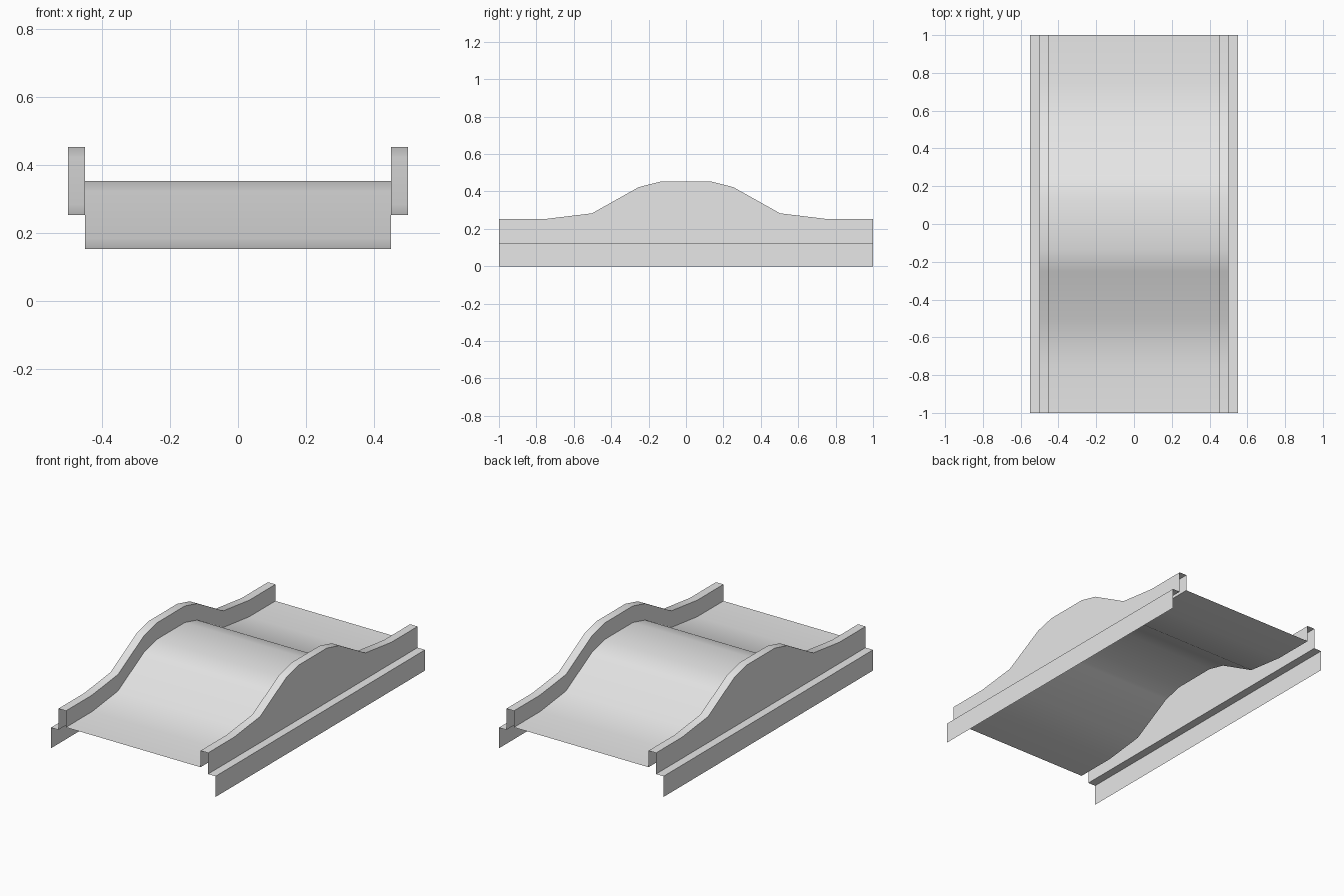
import bpy
import math

if "Cube" in bpy.data.objects:
    bpy.data.objects.remove(bpy.data.objects["Cube"])

grey = bpy.data.materials.new("light_grey")
grey.diffuse_color = (0.8, 0.8, 0.8, 1.0)
grey.use_nodes = True
grey.node_tree.nodes["Principled BSDF"].inputs["Base Color"].default_value = grey.diffuse_color

# Hump profile along the length: (y, rail top height)
half = [(-1.0, 0.253), (-0.75, 0.253), (-0.503, 0.283), (-0.253, 0.423), (-0.135, 0.453)]
hump = half + [(-y, z) for y, z in reversed(half)]

FLANGE_Z = 0.125
DECK_DROP = 0.1


def sweep(name, section):
    """Sweep a left-to-right cross-section along the hump; section(top) gives (x, z) points."""
    verts, faces = [], []
    for y, top in hump:
        verts += [(x, y, z) for x, z in section(top)]
    n = len(section(0))
    for r in range(len(hump) - 1):
        for i in range(n - 1):
            a = r * n + i
            faces.append((a, a + 1, a + n + 1, a + n))
    mesh = bpy.data.meshes.new(name)
    mesh.from_pydata(verts, [], faces)
    mesh.materials.append(grey)
    obj = bpy.data.objects.new(name, mesh)
    bpy.context.collection.objects.link(obj)
    bpy.ops.object.select_all(action='DESELECT')
    obj.select_set(True)
    bpy.context.view_layer.objects.active = obj
    bpy.ops.object.shade_smooth_by_angle(angle=math.radians(35))
    return obj


def flip(section):
    """Mirror a cross-section across x, keeping left-to-right order."""
    return lambda top: [(-x, z) for x, z in reversed(section(top))]


# Left-hand cross-sections
def rail(top):
    return [(-0.5, FLANGE_Z), (-0.5, top), (-0.45, top), (-0.45, top - DECK_DROP)]


def flange(top):
    return [(-0.55, 0.0), (-0.55, FLANGE_Z), (-0.5, FLANGE_Z)]


# Humped deck between the rails
sweep("deck", lambda top: [(-0.45, top - DECK_DROP), (0.45, top - DECK_DROP)])

# Hollow side rails and the stepped flanges outside them
for part, section in (("rail", rail), ("flange", flange)):
    sweep("left_" + part, section)
    sweep("right_" + part, flip(section))
